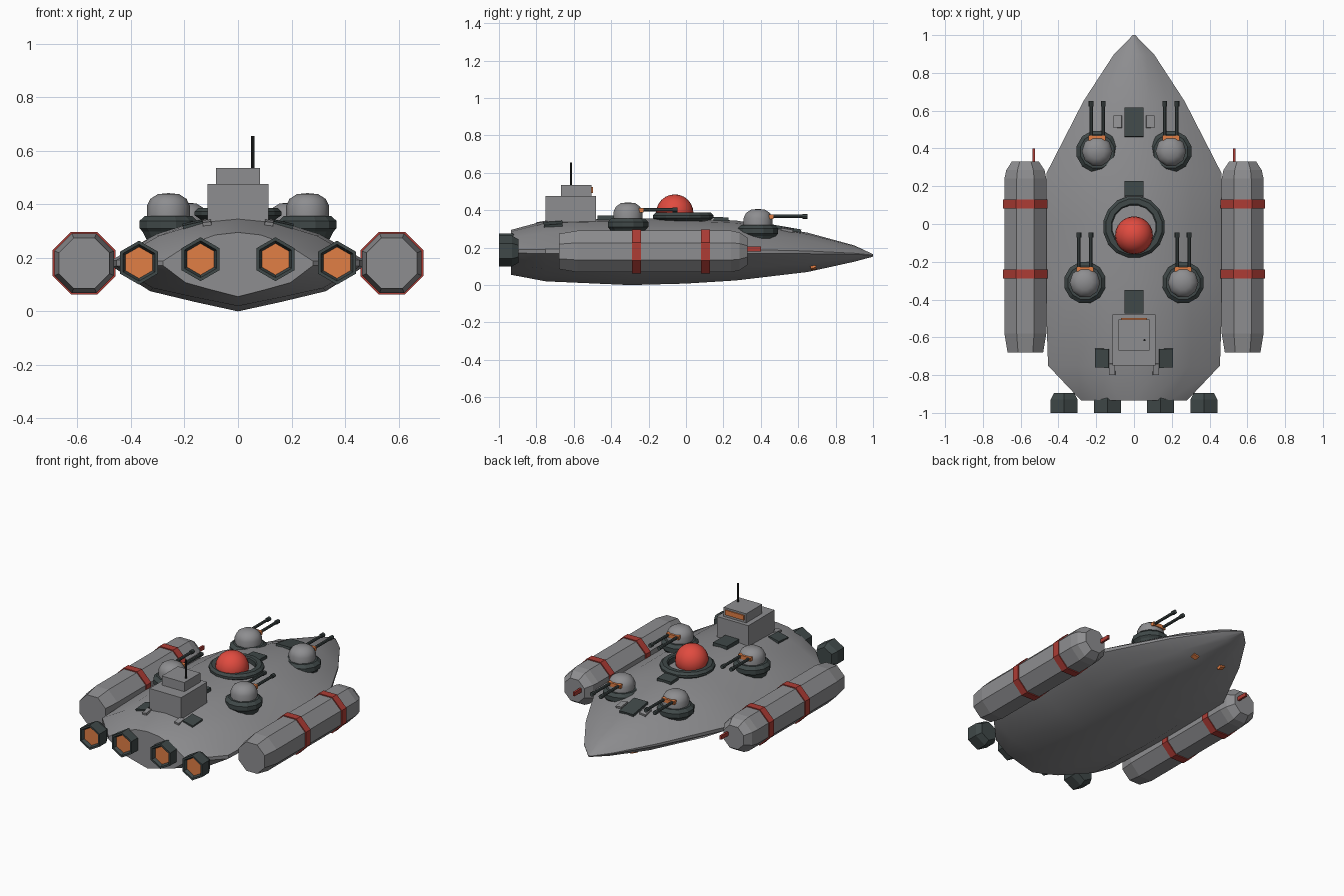
import bpy, bmesh, math
from mathutils import Matrix, Vector

cube = bpy.data.objects.get("Cube")
if cube:
    bpy.data.objects.remove(cube, do_unlink=True)


def material(name, rgb):
    m = bpy.data.materials.new(name)
    m.use_nodes = True
    m.diffuse_color = (*rgb, 1)
    m.node_tree.nodes["Principled BSDF"].inputs["Base Color"].default_value = (*rgb, 1)
    return m


GREY = material("hull grey", (0.27, 0.27, 0.28))
DARK = material("dark metal", (0.05, 0.065, 0.065))
BLACK = material("antenna black", (0.02, 0.022, 0.022))
BAND = material("band red", (0.42, 0.045, 0.035))
RED = material("dome red", (0.75, 0.07, 0.05))
ORANGE = material("glow orange", (0.75, 0.21, 0.06))

# Turns a shape built along z so that it runs along +y
ALONG_Y = Matrix.Rotation(-math.pi / 2, 4, 'X')


def finish(name, bm, mat, matrix=Matrix(), smooth=0):
    bmesh.ops.remove_doubles(bm, verts=bm.verts, dist=1e-5)
    bmesh.ops.recalc_face_normals(bm, faces=bm.faces)
    bm.transform(matrix)
    mesh = bpy.data.meshes.new(name)
    bm.to_mesh(mesh)
    bm.free()
    mesh.materials.append(mat)
    if smooth:
        for p in mesh.polygons:
            p.use_smooth = True
        mesh.set_sharp_from_angle(angle=math.radians(smooth))
    ob = bpy.data.objects.new(name, mesh)
    bpy.context.collection.objects.link(ob)
    return ob


def loft(name, rings, mat, matrix=Matrix(), smooth=0, closed=False):
    """Skin a list of rings of points, capping the ends unless closed."""
    bm = bmesh.new()
    loops = [[bm.verts.new(p) for p in ring] for ring in rings]
    n = len(loops[0])
    pairs = list(zip(loops, loops[1:]))
    if closed:
        pairs.append((loops[-1], loops[0]))
    else:
        bm.faces.new(loops[0])
        bm.faces.new(loops[-1])
    for a, b in pairs:
        for i in range(n):
            j = (i + 1) % n
            bm.faces.new((a[i], a[j], b[j], b[i]))
    return finish(name, bm, mat, matrix, smooth)


def lathe(name, profile, sides, mat, loc, along_y=False, phase=0.0, smooth=0, closed=False):
    """Spin (radius, height) points about an axis."""
    angles = [phase + math.tau * i / sides for i in range(sides)]
    rings = [[(r * math.cos(a), r * math.sin(a), h) for a in angles] for r, h in profile]
    matrix = Matrix.Translation(loc) @ (ALONG_Y if along_y else Matrix())
    return loft(name, rings, mat, matrix, smooth, closed)


def box(name, size, loc, mat, tilt_x=0.0, tilt_y=0.0):
    bm = bmesh.new()
    bmesh.ops.create_cube(bm, size=1)
    matrix = (Matrix.Translation(loc) @ Matrix.Rotation(tilt_x, 4, 'X')
              @ Matrix.Rotation(tilt_y, 4, 'Y') @ Matrix.Diagonal((*size, 1)))
    return finish(name, bm, mat, matrix)


# Hull: one half section scaled along the length
half = [(0, 1), (.3, .92), (.65, .62), (1, .07), (1, -.07), (.7, -.58), (.35, -.8), (0, -1)]
section = half + [(-x, z) for x, z in reversed(half[1:-1])]
# y, half width, top, middle, bottom
stations = [
    (-.935, .28, .295, .18, .055), (-.75, .455, .345, .18, .02),
    (-.3, .47, .357, .18, 0), (.0, .47, .357, .18, .008), (.27, .463, .345, .18, .025),
    (.65, .268, .28, .175, .07), (.9, .105, .212, .167, .125), (1, .006, .165, .16, .152)]
rings = []
for y, w, top, mid, low in stations:
    rings.append([(x * w, y, mid + z * ((top - mid) if z > 0 else (mid - low)))
                  for x, z in section])
loft("hull", rings, GREY, smooth=28)

for side, s in (("left", 1), ("right", -1)):
    # Side pods with red bands and a front probe
    pod = [(.102, -.68), (.12, -.58), (.12, .24), (.11, .285), (.078, .33)]
    lathe(side + "_pod", pod, 8, GREY, (s * .575, 0, .18), True, math.pi / 8)
    for label, y in (("front", -.265), ("rear", .105)):
        band = [(.112, -.024), (.127, -.024), (.127, .024), (.112, .024)]
        lathe(f"{side}_{label}_pod_band", band, 8, BAND, (s * .575, y, .18), True,
              math.pi / 8, closed=True)
    box(side + "_pod_probe", (.013, .12, .025), (s * .53, .34, .193), BAND)

    # Hexagonal engine nozzles with glowing cores
    for label, x, z in (("outer", .37, .182), ("inner", .14, .195)):
        shell = [(.058, .05), (.058, .025), (.069, 0), (.082, 0), (.082, .07), (.062, .105)]
        lathe(f"{side}_{label}_nozzle", shell, 6, DARK, (s * x, -1, z), True, math.pi / 6)
        lathe(f"{side}_{label}_nozzle_glow", [(.059, .02), (.059, .04)], 6, ORANGE,
              (s * x, -1, z), True, math.pi / 6)

    # Twin-barrel turrets
    for label, x, y, z in (("rear", .26, -.31, .298), ("forward", .195, .385, .263)):
        name = f"{side}_{label}_turret"
        lathe(name + "_base", [(.085, -.03), (.1, 0), (.112, .012), (.112, .04), (.092, .058)],
              12, DARK, (s * x, y, z), phase=math.pi / 12)
        lathe(name + "_dome", [(.08, .05), (.081, .095), (.068, .122), (.04, .14), (0, .144)],
              10, GREY, (s * x, y, z), smooth=40)
        box(name + "_visor", (.09, .025, .024), (s * x, y + .07, z + .102), ORANGE)
        for b in (-1, 1):
            barrel = [(.009, .04), (.009, .238), (.013, .238), (.013, .265)]
            lathe(f"{name}_barrel_{'a' if b < 0 else 'b'}", barrel, 8, DARK,
                  (s * x + b * .032, y, z + .104), True, smooth=40)

    # Deck hatches, small covers and belly lights
    box(side + "_deck_hatch", (.075, .1, .025), (s * .168, -.71, .32), DARK, .08, s * .22)
    box(side + "_deck_step", (.032, .06, .025), (s * .115, -.768, .326), GREY, .15, s * .15)
    box(side + "_bow_cover", (.042, .065, .02), (s * .085, .54, .293), GREY, -.17, s * .15)
    box(side + "_belly_light", (.035, .03, .02), (s * .1, .68, .096), ORANGE, .2, -s * .3)

# Centre-line hatches
box("bow_hatch", (.1, .155, .025), (0, .538, .298), DARK, -.17)
box("middle_hatch", (.1, .08, .03), (0, .187, .348), DARK, -.04)
box("stern_hatch", (.1, .125, .03), (0, -.412, .358), DARK)

# Central ring mount with a red dome
collar = [(.115, .335), (.115, .38), (.122, .387), (.15, .387), (.165, .373), (.165, .358),
          (.128, .335)]
lathe("dome_ring", collar, 16, DARK, (0, -.015, 0), phase=math.pi / 16, closed=True)
bm = bmesh.new()
bmesh.ops.create_uvsphere(bm, u_segments=24, v_segments=12, radius=.1)
finish("red_dome", bm, RED, Matrix.Translation((0, -.06, .385)), smooth=40)

# Command tower
box("tower_lower", (.228, .27, .155), (0, -.615, .398), GREY)
box("tower_upper", (.163, .165, .06), (0, -.587, .505), GREY)
box("tower_window", (.135, .009, .032), (0, -.502, .507), ORANGE)
lathe("antenna", [(.006, 0), (.006, .13)], 8, BLACK, (.055, -.615, .525))
